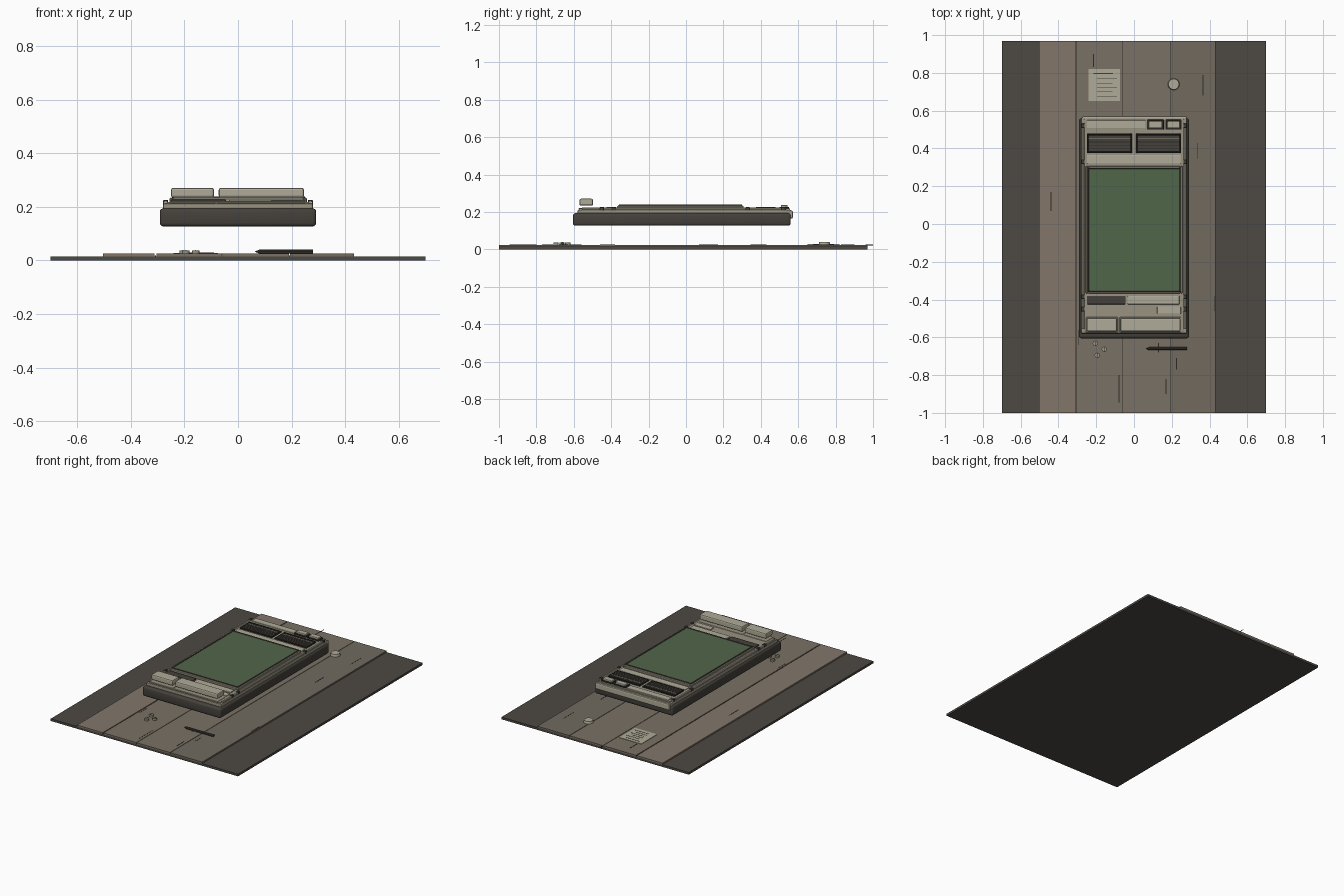
import bpy, bmesh, math
from mathutils import Matrix

if "Cube" in bpy.data.objects:
    bpy.data.objects.remove(bpy.data.objects["Cube"])


def mat(name, hexcol):
    def lin(c):
        c /= 255
        return c / 12.92 if c < 0.04045 else ((c + 0.055) / 1.055) ** 2.4
    m = bpy.data.materials.new(name)
    m.diffuse_color = [lin(int(hexcol[i:i + 2], 16)) for i in (0, 2, 4)] + [1]
    m.use_nodes = True
    m.node_tree.nodes["Principled BSDF"].inputs["Base Color"].default_value = m.diffuse_color
    return m


WOOD_DARK = mat("dark wood", "4d4842")
WOOD_A = mat("warm wood", "82766a")
WOOD_B = mat("mid wood", "7a7165")
WOOD_C = mat("grey wood", "716a5f")
LIGHT = mat("pale casing", "b0ab98")
MID = mat("casing trim", "989281")
DARK = mat("dark casing", "45413b")
BLACK = mat("near black", "2c2a27")
GREEN = mat("screen green", "51664a")


def finish(name, bm, m):
    me = bpy.data.meshes.new(name)
    bm.to_mesh(me)
    bm.free()
    ob = bpy.data.objects.new(name, me)
    me.materials.append(m)
    bpy.context.collection.objects.link(ob)
    return ob


def box(name, x0, x1, y0, y1, z0, z1, m, bevel=0, seg=2):
    bm = bmesh.new()
    bmesh.ops.create_cube(bm, size=1)
    for v in bm.verts:
        v.co = ((x0 + x1) / 2 + v.co.x * (x1 - x0),
                (y0 + y1) / 2 + v.co.y * (y1 - y0),
                (z0 + z1) / 2 + v.co.z * (z1 - z0))
    if bevel:
        bmesh.ops.bevel(bm, geom=bm.edges[:], offset=bevel, segments=seg,
                        profile=0.5, affect='EDGES')
    return finish(name, bm, m)


def rod(name, c, r, h, m, axis='Z', r2=None, n=16):
    bm = bmesh.new()
    bmesh.ops.create_cone(bm, cap_ends=True, segments=n, radius1=r,
                          radius2=r if r2 is None else r2, depth=h)
    rot = {'Z': Matrix(), 'X': Matrix.Rotation(math.pi / 2, 4, 'Y'),
           'Y': Matrix.Rotation(-math.pi / 2, 4, 'X')}[axis]
    bm.transform(Matrix.Translation(c) @ rot)
    return finish(name, bm, m)


def frame(name, x0, x1, y0, y1, z0, z1, w, m, bevel=0.002):
    box(name + "_left", x0, x0 + w, y0, y1, z0, z1, m, bevel, 1)
    box(name + "_right", x1 - w, x1, y0, y1, z0, z1, m, bevel, 1)
    box(name + "_bottom", x0 + w, x1 - w, y0, y0 + w, z0, z1, m, bevel, 1)
    box(name + "_top", x0 + w, x1 - w, y1 - w, y1, z0, z1, m, bevel, 1)


# Table top: dark base with four planks
YB, YF = -1.0, 0.97
box("table_base", -0.70, 0.70, YB, YF, 0, 0.015, WOOD_DARK)
for i, (a, b, m) in enumerate([(-0.503, -0.311, WOOD_A), (-0.305, -0.0605, WOOD_B),
                               (-0.0575, 0.191, WOOD_B), (0.194, 0.432, WOOD_C)]):
    box(f"plank_{i}", a, b, YB, YF, 0.012, 0.025, m)
for i, x in enumerate((-0.308, -0.059, 0.1925)):
    box(f"plank_seam_{i}", x - 0.0025, x + 0.0025, YB, YF, 0.01, 0.0185, BLACK)
box("seam_end", -0.0595, -0.0585, 0.96, 1.0, 0.022, 0.0255, BLACK)

# Wood grain scratches: x, y start, y end
for i, (x, a, b) in enumerate([(-0.215, 0.83, 0.90), (0.365, 0.68, 0.79), (0.337, 0.345, 0.43),
                               (-0.44, 0.07, 0.17), (0.425, -0.46, -0.38), (0.13, -0.68, -0.63),
                               (0.225, -0.77, -0.71), (-0.08, -0.945, -0.80),
                               (0.17, -0.90, -0.82), (-0.293, -0.64, -0.56)]):
    box(f"grain_{i}", x - 0.002, x + 0.002, a, b, 0.024, 0.026, BLACK)

# Paper note with ruled lines
box("note", -0.24, -0.075, 0.65, 0.82, 0.025, 0.028, LIGHT)
box("note_heading", -0.215, -0.11, 0.795, 0.799, 0.028, 0.029, DARK)
for i in range(5):
    y = 0.769 - i * 0.023
    box(f"note_line_{i}", -0.195, -0.09 - 0.025 * (i % 2), y - 0.0015, y + 0.0015,
        0.028, 0.029, DARK)

# Loose button, screws and stylus on the table
rod("loose_disc", (0.21, 0.74, 0.033), 0.031, 0.016, LIGHT, r2=0.028, n=20)
for i, (x, y) in enumerate([(-0.205, -0.632), (-0.158, -0.663), (-0.195, -0.695)]):
    rod(f"screw_{i}", (x, y, 0.031), 0.014, 0.013, MID, n=12)
    box(f"screw_slot_{i}", x - 0.002, x + 0.002, y - 0.011, y + 0.011, 0.037, 0.0382, BLACK)
rod("stylus", (0.18, -0.66, 0.033), 0.008, 0.20, DARK, 'X', n=10)
rod("stylus_tip", (0.072, -0.66, 0.033), 0.001, 0.016, BLACK, 'X', r2=0.008, n=10)

# Device body and deck
box("body_tray", -0.292, 0.292, -0.605, 0.56, 0.127, 0.194, DARK, 0.013, 3)
box("lower_deck", -0.28, 0.28, -0.58, 0.562, 0.185, 0.212, MID, 0.006)
box("deck", -0.266, 0.266, -0.572, 0.556, 0.20, 0.219, MID, 0.004)
box("back_ledge", -0.275, 0.28, 0.54, 0.572, 0.165, 0.208, LIGHT, 0.008)
for s, side in ((-1, "left"), (1, "right")):
    rod(f"{side}_rail", (s * 0.27, -0.01, 0.215), 0.008, 1.09, LIGHT, 'Y', n=10)
    for i, y in enumerate((0.33, 0.52, -0.385, -0.45)):
        box(f"{side}_clip_{i}", s * 0.27 - 0.009, s * 0.27 + 0.009, y - 0.012, y + 0.012,
            0.206, 0.226, DARK, 0.002, 1)

# Upper strip and two framed buttons
box("top_strip", -0.25, 0.062, 0.505, 0.55, 0.21, 0.224, LIGHT, 0.003)
for i, (a, b) in enumerate(((0.068, 0.158), (0.166, 0.252))):
    box(f"button_frame_{i}", a, b, 0.499, 0.552, 0.21, 0.226, BLACK, 0.003)
    box(f"button_{i}", a + 0.009, b - 0.009, 0.507, 0.544, 0.215, 0.237, LIGHT, 0.004)

# Speaker grilles with slats
for i, (a, b) in enumerate(((-0.25, -0.01), (0.01, 0.25))):
    box(f"grille_{i}", a, b, 0.375, 0.48, 0.21, 0.221, BLACK, 0.002, 1)
    frame(f"grille_frame_{i}", a, b, 0.375, 0.48, 0.215, 0.227, 0.008, BLACK)
    for k in range(5):
        y = 0.393 + k * 0.0165
        box(f"slat_{i}_{k}", a + 0.008, b - 0.008, y - 0.0065, y + 0.0065, 0.218, 0.226, DARK)
    box(f"grille_line_{i}", a + 0.008, b - 0.008, 0.449, 0.453, 0.22, 0.2275, MID)
box("middle_strip", -0.25, 0.25, 0.318, 0.366, 0.21, 0.223, LIGHT, 0.003)

# Screen in a raised bezel
frame("bezel", -0.256, 0.258, -0.368, 0.308, 0.21, 0.234, 0.012, MID, 0.004)
frame("inner_bezel", -0.247, 0.250, -0.36, 0.30, 0.215, 0.239, 0.009, DARK)
box("screen", -0.24, 0.243, -0.353, 0.293, 0.215, 0.236, GREEN)

# Lower panels
box("dark_panel", -0.25, -0.045, -0.425, -0.38, 0.21, 0.227, DARK, 0.003)
box("light_panel", -0.034, 0.24, -0.425, -0.38, 0.21, 0.226, LIGHT, 0.003)
box("small_panel", 0.123, 0.248, -0.477, -0.437, 0.21, 0.224, LIGHT, 0.003)

# Two large raised keys
for i, (a, b) in enumerate(((-0.25, -0.09), (-0.072, 0.246))):
    box(f"key_{i}", a, b, -0.57, -0.497, 0.234, 0.271, LIGHT, 0.008)
    box(f"key_seat_{i}", a - 0.004, b + 0.004, -0.574, -0.493, 0.212, 0.221, MID, 0.002, 1)

for ob in bpy.data.objects:
    if any(w in ob.name for w in ("rail", "disc", "screw", "stylus", "body_tray")):
        bpy.ops.object.select_all(action='DESELECT')
        ob.select_set(True)
        bpy.context.view_layer.objects.active = ob
        bpy.ops.object.shade_smooth_by_angle(angle=math.radians(35))
